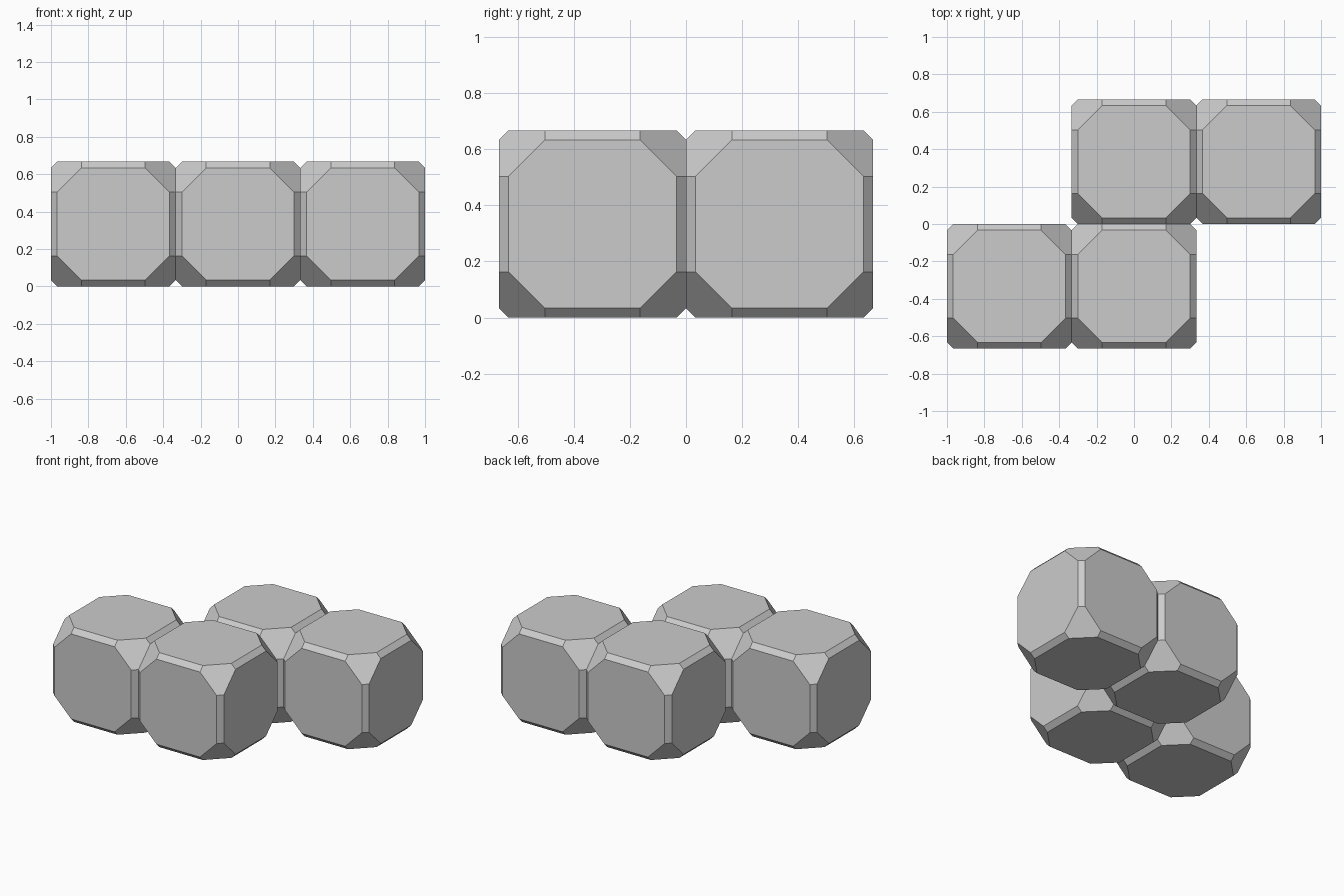
import bpy
import bmesh
from math import radians
from mathutils import Vector

HALF = 1 / 3      # half the width of one block
FLAT = 0.30       # half the width of a flat face
CORNER = 0.17     # where the corner cut starts along an edge

default_cube = bpy.data.objects.get("Cube")
if default_cube:
    bpy.data.objects.remove(default_cube, do_unlink=True)

# Plain grey for every block
grey = bpy.data.materials.new("grey")
grey.use_nodes = True
colour = (0.6, 0.6, 0.6, 1)
grey.diffuse_color = colour
grey.node_tree.nodes["Principled BSDF"].inputs["Base Color"].default_value = colour


def cut_plane(bm, normal, distance):
    """Slice off everything beyond a plane and cap the opening."""
    normal = Vector(normal).normalized()
    geom = bm.verts[:] + bm.edges[:] + bm.faces[:]
    bmesh.ops.bisect_plane(bm, geom=geom, plane_co=normal * distance,
                           plane_no=normal, clear_outer=True)
    rim = [e for e in bm.edges if e.is_boundary]
    bmesh.ops.holes_fill(bm, edges=rim, sides=0)


# Cube with chamfered edges and cut corners
bm = bmesh.new()
bmesh.ops.create_cube(bm, size=2 * HALF)
signs = (-1, 1)
for a in signs:
    for b in signs:
        for normal in ((a, b, 0), (a, 0, b), (0, a, b)):
            cut_plane(bm, normal, (HALF + FLAT) / 2 ** 0.5)
for x in signs:
    for y in signs:
        for z in signs:
            cut_plane(bm, (x, y, z), (HALF + FLAT + CORNER) / 3 ** 0.5)
bmesh.ops.remove_doubles(bm, verts=bm.verts[:], dist=0.0001)
bmesh.ops.dissolve_limit(bm, angle_limit=radians(1),
                         verts=bm.verts[:], edges=bm.edges[:])
bmesh.ops.recalc_face_normals(bm, faces=bm.faces[:])
block_mesh = bpy.data.meshes.new("block")
bm.to_mesh(block_mesh)
bm.free()
block_mesh.materials.append(grey)

# Two staggered rows of two blocks
blocks = {
    "front_right_block": (-2, -1),
    "front_middle_block": (0, -1),
    "back_middle_block": (0, 1),
    "back_left_block": (2, 1),
}
for name, (x, y) in blocks.items():
    block = bpy.data.objects.new(name, block_mesh)
    block.location = (x * HALF, y * HALF, HALF)
    bpy.context.collection.objects.link(block)
